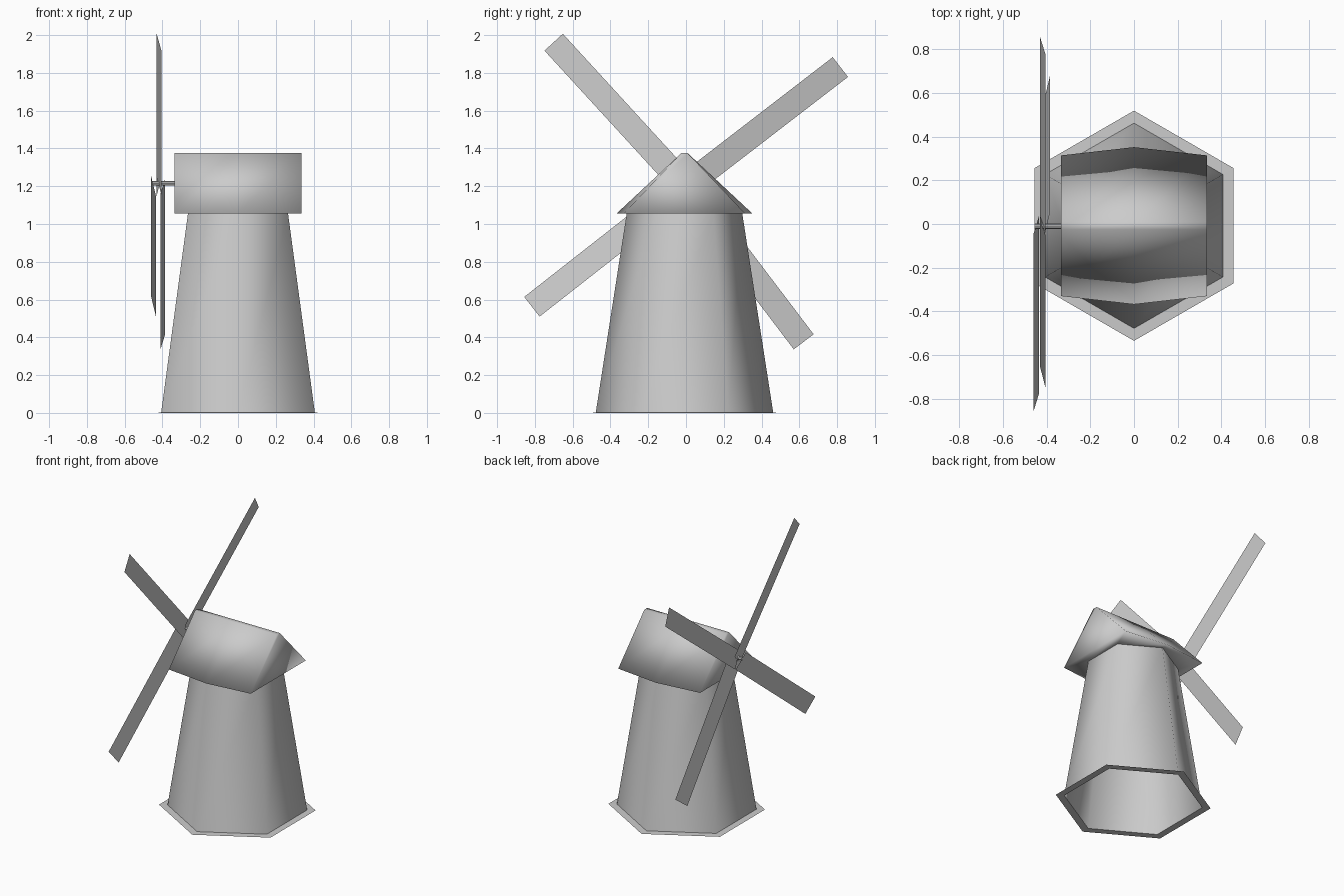
import bpy
import bmesh
from math import cos, sin, radians
from mathutils import Vector

cube = bpy.data.objects.get("Cube")
if cube:
    bpy.data.objects.remove(cube, do_unlink=True)

grey = bpy.data.materials.new("plain grey")
grey.use_nodes = True
grey.diffuse_color = (0.6, 0.6, 0.6, 1)
grey.node_tree.nodes["Principled BSDF"].inputs["Base Color"].default_value = (0.6, 0.6, 0.6, 1)

MID_Y = -0.008          # centre line of the building
TOWER_TOP = 1.055


def finish(name, bm, smooth):
    mesh = bpy.data.meshes.new(name)
    for f in bm.faces:
        f.smooth = smooth
    bm.to_mesh(mesh)
    bm.free()
    mesh.materials.append(grey)
    obj = bpy.data.objects.new(name, mesh)
    bpy.context.collection.objects.link(obj)
    return obj


def hexagon(radius, z):
    return [(radius * cos(radians(30 + 60 * i)), radius * sin(radians(30 + 60 * i)) + MID_Y, z)
            for i in range(6)]


def six_sided(half_x, corner_y, mid_y, z):
    """Six points in the same order as hexagon(), with square ends in x."""
    return [(x, y + MID_Y, z) for x, y in (
        (half_x, corner_y), (0, mid_y), (-half_x, corner_y),
        (-half_x, -corner_y), (0, -mid_y), (half_x, -corner_y))]


def loft(name, rings, smooth, cap=False):
    bm = bmesh.new()
    loops = [[bm.verts.new(p) for p in ring] for ring in rings]
    for a, b in zip(loops, loops[1:]):
        for i in range(6):
            j = (i + 1) % 6
            bm.faces.new((a[i], a[j], b[j], b[i]))
    if cap:
        bm.faces.new(loops[-1])
    return finish(name, bm, smooth)


# Flat rim on the ground, open tower, and gabled cap with its soffit
loft("base_rim", [hexagon(0.527, 0), hexagon(0.47, 0.001)], False)
loft("tower", [hexagon(0.47, 0), hexagon(0.306, TOWER_TOP)], True)
loft("roof", [hexagon(0.306, TOWER_TOP),
              six_sided(0.335, 0.322, 0.36, TOWER_TOP),
              six_sided(0.335, 0.017, 0.017, 1.375)], True, cap=True)

# Axle
bm = bmesh.new()
bmesh.ops.create_cone(bm, cap_ends=True, segments=8, radius1=0.012, radius2=0.012, depth=0.15)
axle = finish("axle", bm, True)
axle.rotation_euler = (0, radians(90), 0)
axle.location = (-0.38, -0.01, 1.215)
bpy.context.view_layer.objects.active = axle
axle.select_set(True)
bpy.ops.object.shade_smooth_by_angle()

# Four flat sails, each pitched slightly: (name, angle in the yz plane, x of the sail)
for name, angle, x in (("upper_back", 37.6, -0.418), ("upper_front", 132.5, -0.418),
                       ("lower_front", 218.1, -0.447), ("lower_back", 307.2, -0.398)):
    a = radians(angle)
    along = Vector((0, cos(a), sin(a)))
    across = Vector((0.0125, -0.066 * sin(a), 0.066 * cos(a)))
    hub = Vector((x, -0.002, 1.2))
    bm = bmesh.new()
    tip = hub + along * 1.034
    bm.faces.new([bm.verts.new(p) for p in (hub - across, hub + across, tip + across, tip - across)])
    finish(name + "_sail", bm, False)
